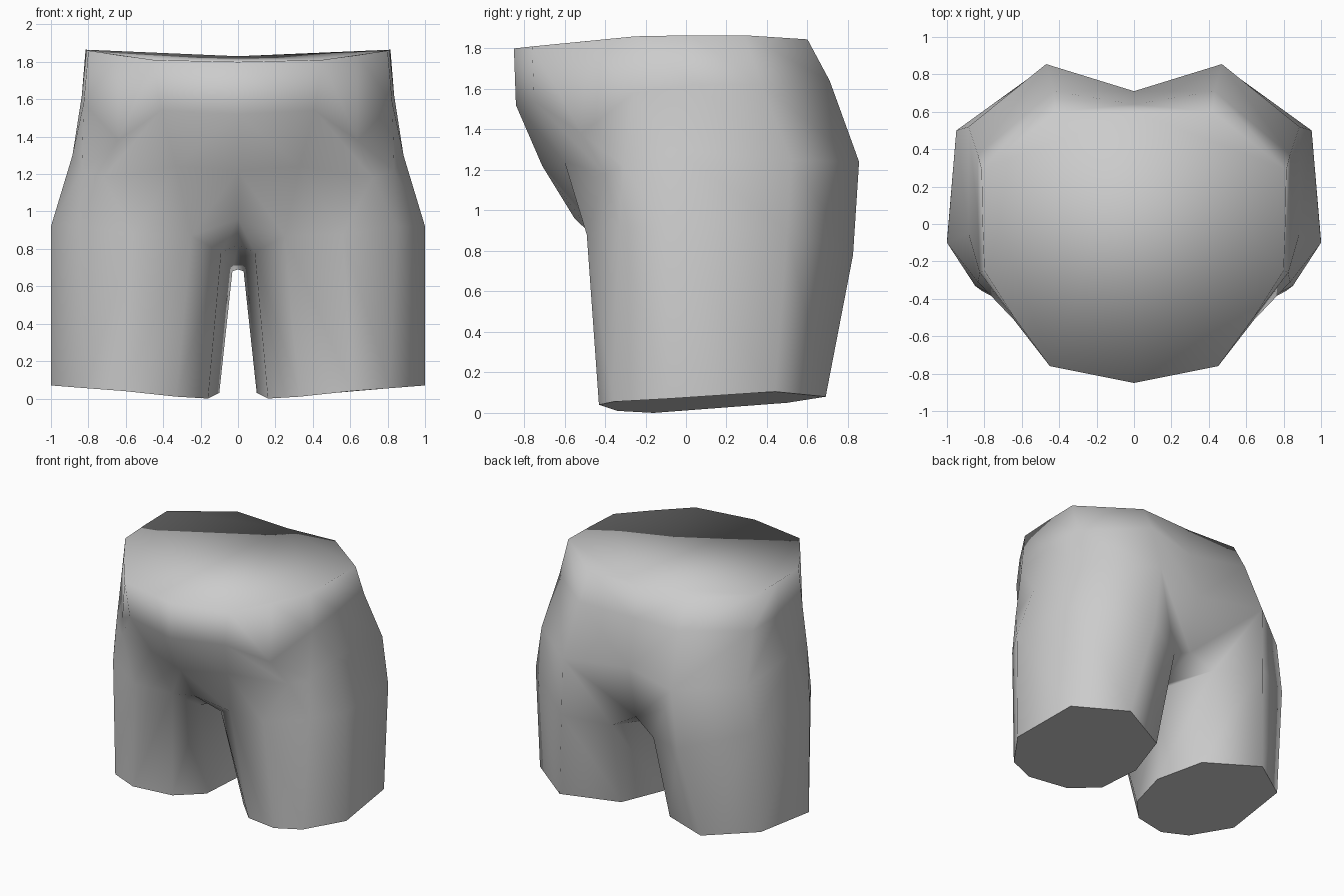
import bpy, bmesh

cube = bpy.data.objects.get("Cube")
if cube:
    bpy.data.objects.remove(cube, do_unlink=True)

# Half outlines on the +x side, from front centre around the hip to back centre
waist = [(0, -.85, 1.80), (.45, -.76, 1.81), (.64, -.50, 1.835), (.80, -.25, 1.86),
         (.81, .02, 1.865), (.815, .29, 1.865), (.42, .60, 1.845), (0, .60, 1.83)]
belly = [(0, -.84, 1.52), (.41, -.75, 1.54), (.64, -.515, 1.38), (.825, -.26, 1.58),
         (.835, .05, 1.62), (.835, .37, 1.62), (.43, .71, 1.64), (0, .64, 1.60)]
hips = [(0, -.71, 1.22), (.33, -.60, 1.24), (.72, -.40, 1.18), (.835, -.31, 1.22),
        (.885, -.05, 1.30), (.885, .52, 1.25), (.47, .855, 1.24), (0, .71, 1.24)]

# Closed leg outlines: front inner, around the outside, back inner, inner side
thigh = [(.25, -.455, .87), (.56, -.49, .88), (.85, -.33, .92), (1, -.10, .92),
         (.95, .50, .90), (.50, .825, .78), (.18, .66, .72), (.03, .30, .68), (.09, -.34, .78)]
hem = [(.33, -.34, .01), (.61, -.43, .04), (.81, -.36, .055), (1, -.09, .07),
       (.955, .44, .105), (.61, .69, .08), (.21, .50, .05), (.10, .14, .03), (.16, -.16, 0)]

# Centre line under the crotch, front to back
crotch = [(0, -.55, .96), (0, -.33, .82), (0, .30, .69), (0, .62, .82)]

bm = bmesh.new()


def ring(points):
    return [bm.verts.new(p) for p in points]


def bridge(upper, lower, closed=False):
    n = len(upper)
    for i in range(n if closed else n - 1):
        j = (i + 1) % n
        bm.faces.new((upper[i], lower[i], lower[j], upper[j]))


w, b, h, t, l, c = map(ring, (waist, belly, hips, thigh, hem, crotch))

# Trunk
bridge(w, b)
bridge(b, h)
bridge(h[:7], [c[0]] + t[:6])
bm.faces.new((h[6], t[5], t[6]))
bm.faces.new((h[6], t[6], c[3], h[7]))

# Crotch strip
bridge(c, [t[0], t[8], t[7], t[6]])

# Leg, waist cap and flat leg end with a crisp hem
bridge(t, l, closed=True)
bm.faces.new(w)
for f in bm.faces:
    f.smooth = True
leg_end = bm.faces.new(l)
for e in leg_end.edges:
    e.smooth = False

# Mirror to the other side and join the centre seam
bmesh.ops.mirror(bm, geom=bm.verts[:] + bm.edges[:] + bm.faces[:], axis='X', merge_dist=.0005)
bmesh.ops.remove_doubles(bm, verts=bm.verts[:], dist=.0005)
bmesh.ops.recalc_face_normals(bm, faces=bm.faces[:])

mesh = bpy.data.meshes.new("shorts")
bm.to_mesh(mesh)
bm.free()
shorts = bpy.data.objects.new("shorts", mesh)
bpy.context.collection.objects.link(shorts)

# Single light grey material
grey = bpy.data.materials.new("light grey")
grey.use_nodes = True
colour = (.6, .6, .6, 1)
grey.diffuse_color = colour
for node in grey.node_tree.nodes:
    if node.type == 'BSDF_PRINCIPLED':
        node.inputs["Base Color"].default_value = colour
mesh.materials.append(grey)
